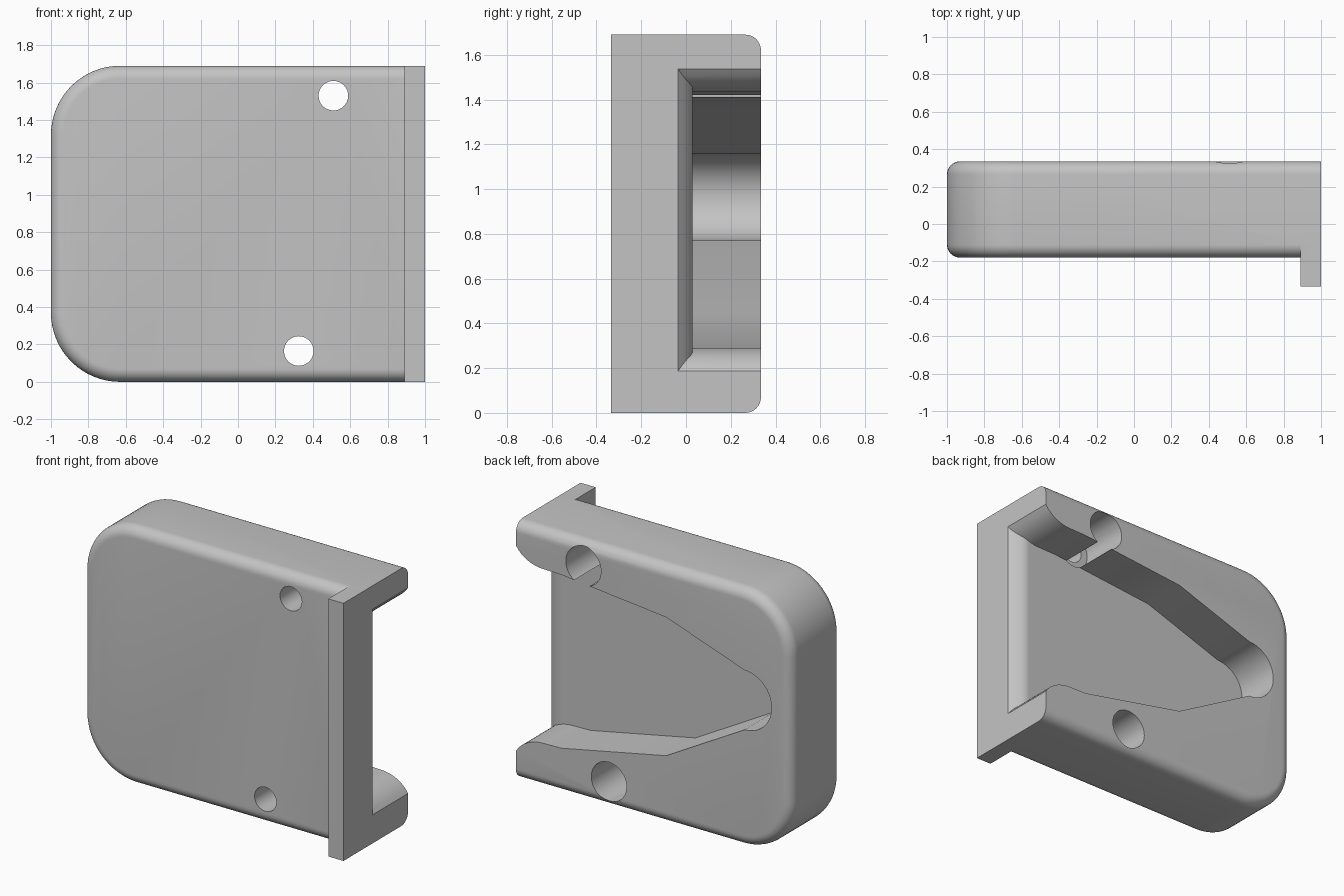
import bpy, bmesh, math

if "Cube" in bpy.data.objects:
    bpy.data.objects.remove(bpy.data.objects["Cube"])

H, BACK, FRONT, LIP_Y = 1.69, 0.335, -0.18, -0.335
R, F = 0.37, 0.07          # corner radius, edge fillet

grey = bpy.data.materials.new("light_grey")
grey.diffuse_color = (0.55, 0.55, 0.55, 1)
grey.use_nodes = True
grey.node_tree.nodes["Principled BSDF"].inputs["Base Color"].default_value = grey.diffuse_color


def loft(name, rings):
    """Closed solid skinned through rings of equal point count."""
    bm = bmesh.new()
    rows = [[bm.verts.new(p) for p in ring] for ring in rings]
    n = len(rows[0])
    for a, b in zip(rows, rows[1:]):
        for i in range(n):
            j = (i + 1) % n
            bm.faces.new((a[i], a[j], b[j], b[i]))
    bm.faces.new(rows[0])
    bm.faces.new(rows[-1])
    bmesh.ops.recalc_face_normals(bm, faces=bm.faces)
    me = bpy.data.meshes.new(name)
    bm.to_mesh(me)
    bm.free()
    me.materials.append(grey)
    ob = bpy.data.objects.new(name, me)
    bpy.context.collection.objects.link(ob)
    return ob


def plate_ring(y, d):
    """Plate outline with two rounded left corners, inset by d."""
    r, pts = R - d, [(1, y, d), (1, y, H - d)]
    for cz, start in ((H - R, 90), (R, 180)):
        for k in range(17):
            a = math.radians(start + 90 * k / 16)
            pts.append((-1 + R + r * math.cos(a), y, cz + r * math.sin(a)))
    return pts


def cylinder(name, x, z, r, y0, y1, n=48):
    ring = [(x + r * math.cos(math.tau * k / n), z + r * math.sin(math.tau * k / n))
            for k in range(n)]
    return loft(name, [[(px, y, pz) for px, pz in ring] for y in (y0, y1)])


def combine(target, tool, op):
    tool.hide_render = True
    mod = target.modifiers.new(op.lower(), 'BOOLEAN')
    mod.operation, mod.object, mod.solver = op, tool, 'EXACT'
    bpy.context.view_layer.objects.active = target
    bpy.ops.object.modifier_apply(modifier=mod.name)
    bpy.data.objects.remove(tool)


# Plate with filleted front and back edges
steps = [math.radians(90 * k / 8) for k in range(9)]
rings = [plate_ring(FRONT + F * (1 - math.sin(a)), F * (1 - math.cos(a))) for a in reversed(steps)]
rings += [plate_ring(BACK - F * (1 - math.sin(a)), F * (1 - math.cos(a))) for a in steps]
body = loft("plate_body", rings)

# Square lip along the right edge
lip = loft("edge_lip", [[(x, y, 0), (x, y, H), (x, -0.1, H), (x, -0.1, 0)][:4]
                        for x in (0.89, 1.0) for y in (LIP_Y,)])
combine(body, lip, 'UNION')

# Back pocket stations: x, low z, high z, floor y
stations = []
for k in range(13):                                  # round inner end
    a = math.radians(4 + 86 * k / 12)
    x, h = -0.66 - 0.195 * math.cos(a), 0.195 * math.sin(a)
    stations.append((x, 0.965 - h, 0.965 + h, 0.03))
stations += [(-0.09, 0.447, 1.355, 0.03), (0.67, 0.293, 1.43, 0.03),
             (0.80, 0.29, 1.433, 0.03)]
for k in range(1, 12):                               # flared, rolled mouth
    x = 0.80 + 0.02 * k
    t = (x - 0.80) / 0.225
    flare = 0.19 * (1 - math.sqrt(max(0, 1 - t * t)))
    drop = 0.065 * (max(0, x - 0.90) / 0.1) ** 1.5
    stations.append((x, 0.29 - flare, 1.433 + flare, 0.03 - drop))
pocket = loft("pocket_cutter", [[(x, f, lo), (x, f, hi), (x, 0.5, hi), (x, 0.5, lo)]
                                for x, lo, hi, f in stations])
combine(body, pocket, 'DIFFERENCE')

# Counterbored screw holes
for x, z in ((0.51, 1.53), (0.325, 0.165)):
    combine(body, cylinder("hole_cutter", x, z, 0.079, -0.5, 0.5), 'DIFFERENCE')
    combine(body, cylinder("counterbore_cutter", x, z, 0.128, 0.0, 0.5), 'DIFFERENCE')

# Smooth fillets, sharp edges elsewhere
bpy.ops.object.select_all(action='DESELECT')
body.select_set(True)
bpy.context.view_layer.objects.active = body
bpy.ops.object.shade_smooth_by_angle(angle=math.radians(30))
